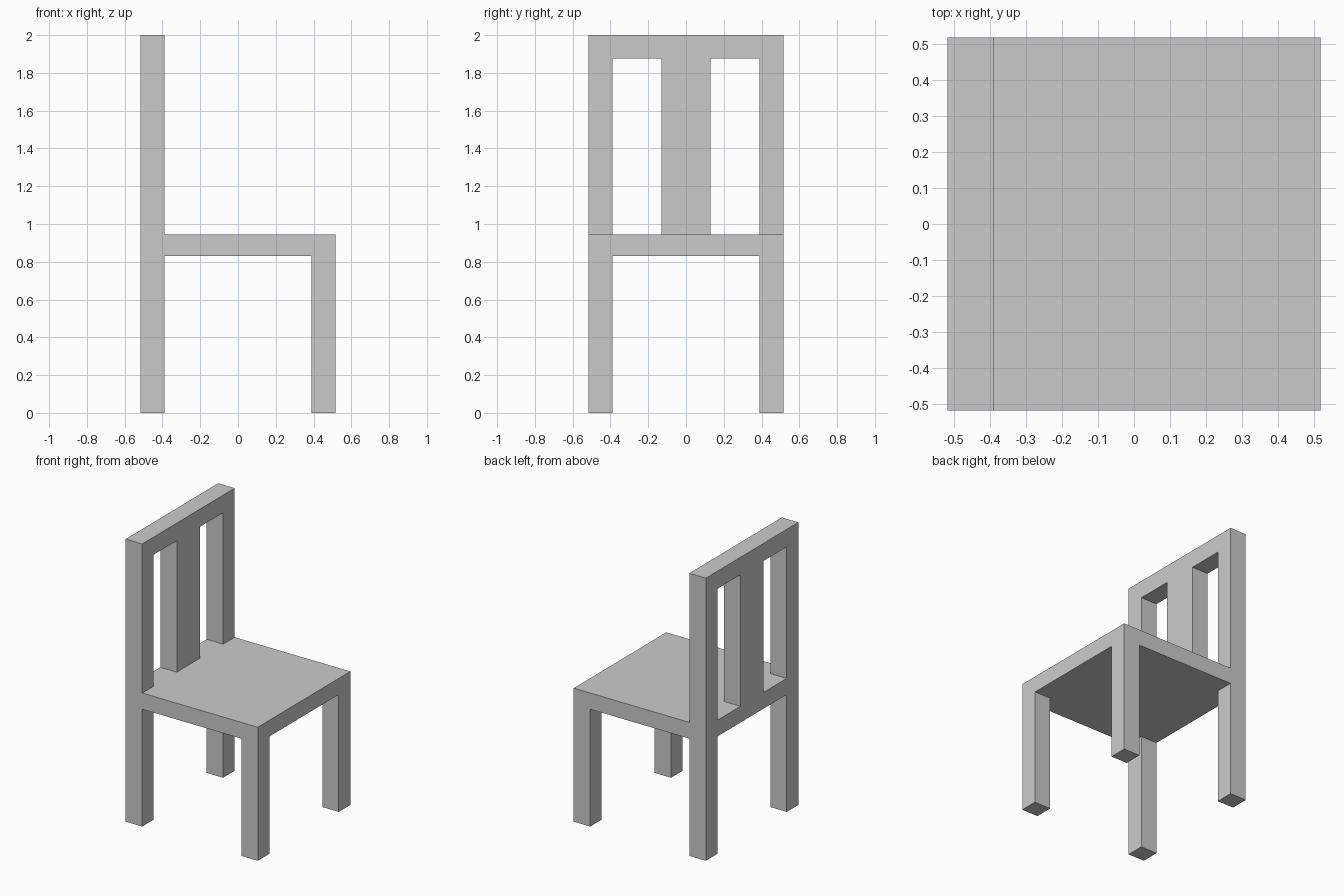
import bpy

if "Cube" in bpy.data.objects:
    bpy.data.objects.remove(bpy.data.objects["Cube"])

HALF = 0.517                   # half width and half depth
LEG = 0.129                    # thickness of legs, posts and back
SEAT_LOW, SEAT_TOP = 0.83, 0.945
RAIL_LOW, TOP = 1.875, 2.0
INNER = HALF - LEG


def box(name, x, y, z):
    """Add a box spanning the given (min, max) ranges."""
    ranges = (x, y, z)
    bpy.ops.mesh.primitive_cube_add(size=1, location=[(a + b) / 2 for a, b in ranges])
    obj = bpy.context.object
    obj.name = name
    obj.scale = [b - a for a, b in ranges]
    bpy.ops.object.transform_apply(location=False, rotation=False, scale=True)
    return obj


back_x = (-HALF, -INNER)
front_x = (INNER, HALF)

# Seat slab
box("seat", (-HALF, HALF), (-HALF, HALF), (SEAT_LOW, SEAT_TOP))

# Legs below the seat and backrest posts above it, on both sides
for side, y in (("right", (-HALF, -INNER)), ("left", (INNER, HALF))):
    box(f"front_leg_{side}", front_x, y, (0, SEAT_LOW))
    box(f"back_leg_{side}", back_x, y, (0, SEAT_LOW))
    box(f"back_post_{side}", back_x, y, (SEAT_TOP, RAIL_LOW))

# Wide central slat and the rail across the top
box("back_slat", back_x, (-0.13, 0.13), (SEAT_TOP, RAIL_LOW))
box("top_rail", back_x, (-HALF, HALF), (RAIL_LOW, TOP))
